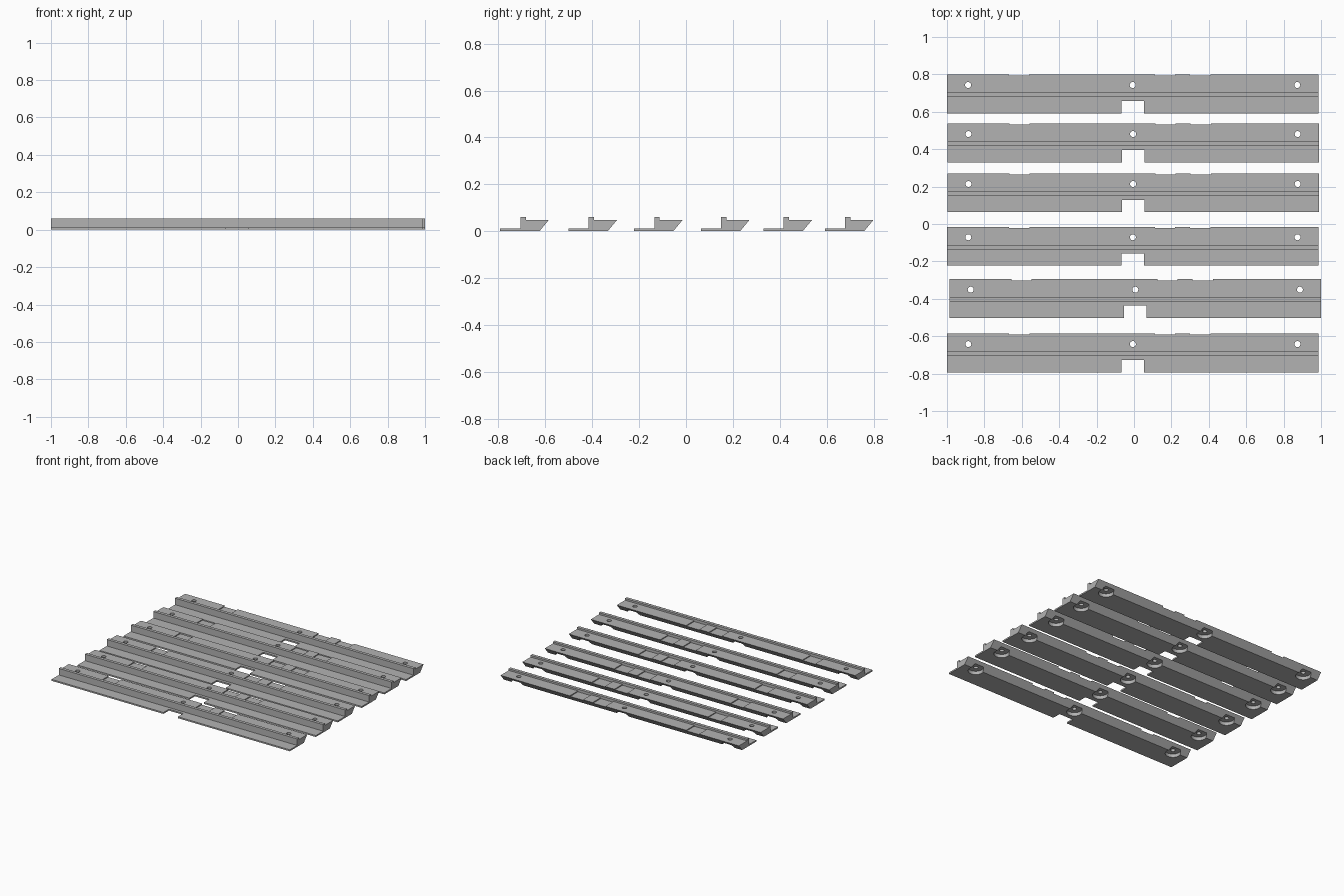
import bpy, bmesh
from mathutils import Matrix, Vector

if "Cube" in bpy.data.objects:
    bpy.data.objects.remove(bpy.data.objects["Cube"])

grey = bpy.data.materials.new("plain grey")
grey.diffuse_color = (0.45, 0.45, 0.45, 1)
grey.use_nodes = True
grey.node_tree.nodes["Principled BSDF"].inputs["Base Color"].default_value = grey.diffuse_color

HALF = 0.993          # half length of one strip
HOLE_Y = 0.151        # screw line, measured from the front edge


def finish(bm, name):
    bmesh.ops.recalc_face_normals(bm, faces=bm.faces)
    me = bpy.data.meshes.new(name)
    bm.to_mesh(me)
    bm.free()
    me.materials.append(grey)
    ob = bpy.data.objects.new(name, me)
    bpy.context.collection.objects.link(ob)
    return ob


def add_box(bm, x0, x1, y0, y1, z0, z1):
    size = Matrix.Diagonal((x1 - x0, y1 - y0, z1 - z0, 1))
    mid = Matrix.Translation(((x0 + x1) / 2, (y0 + y1) / 2, (z0 + z1) / 2))
    bmesh.ops.create_cube(bm, size=1, matrix=mid @ size)


def add_cylinder(bm, x, r, z0, z1):
    bmesh.ops.create_cone(bm, cap_ends=True, segments=32, radius1=r, radius2=r,
                          depth=z1 - z0,
                          matrix=Matrix.Translation((x, HOLE_Y, (z0 + z1) / 2)))


def cut(target, bm, name):
    cutter = finish(bm, name)
    mod = target.modifiers.new(name, 'BOOLEAN')
    mod.operation, mod.solver, mod.object = 'DIFFERENCE', 'EXACT', cutter
    cutter.hide_render = True
    return cutter


# strip body: thin lip, upright rib, shelf with an undercut back
profile = [(0, 0), (0.168, 0), (0.207, 0.047), (0.110, 0.047),
           (0.110, 0.060), (0.087, 0.060), (0.087, 0.011), (0, 0.011)]
bm = bmesh.new()
face = bm.faces.new([bm.verts.new((-HALF, y, z)) for y, z in profile])
ext = bmesh.ops.extrude_face_region(bm, geom=[face])
bmesh.ops.translate(bm, vec=Vector((2 * HALF, 0, 0)),
                    verts=[g for g in ext["geom"] if isinstance(g, bmesh.types.BMVert)])
body = finish(bm, "strip_body")

# shallow shelf recesses and the gap in the front lip
bm = bmesh.new()
for x0, x1 in [(-0.661, -0.554), (0.119, 0.226), (0.306, 0.416)]:
    add_box(bm, x0, x1, 0.110, 0.25, 0.040, 0.055)
add_box(bm, -0.06, 0.06, -0.05, 0.065, -0.05, 0.05)
cutters = [cut(body, bm, "recess_cutter")]

# wide pockets under the shelf
bm = bmesh.new()
for x in (-0.88, 0, 0.88):
    add_cylinder(bm, x, 0.053, -0.03, 0.026)
cutters.append(cut(body, bm, "pocket_cutter"))

# screw holes through the shelf
bm = bmesh.new()
for x in (-0.88, 0, 0.88):
    add_cylinder(bm, x, 0.016, -0.02, 0.08)
cutters.append(cut(body, bm, "hole_cutter"))

# bake the cuts, then repeat the strip in a row
graph = bpy.context.evaluated_depsgraph_get()
mesh = bpy.data.meshes.new_from_object(body.evaluated_get(graph))
mesh.name = "strip"
for ob in cutters + [body]:
    bpy.data.objects.remove(ob)

places = [(-0.006, -0.793), (0.007, -0.502), (-0.006, -0.222),
          (-0.005, 0.063), (-0.005, 0.330), (-0.007, 0.592)]
for i, (x, y) in enumerate(places):
    strip = bpy.data.objects.new(f"strip_{i + 1}", mesh.copy())
    strip.location = (x, y, 0)
    bpy.context.collection.objects.link(strip)
    bpy.context.view_layer.objects.active = strip
    bpy.ops.object.select_all(action='DESELECT')
    strip.select_set(True)
    bpy.ops.object.shade_smooth_by_angle(angle=0.6)
